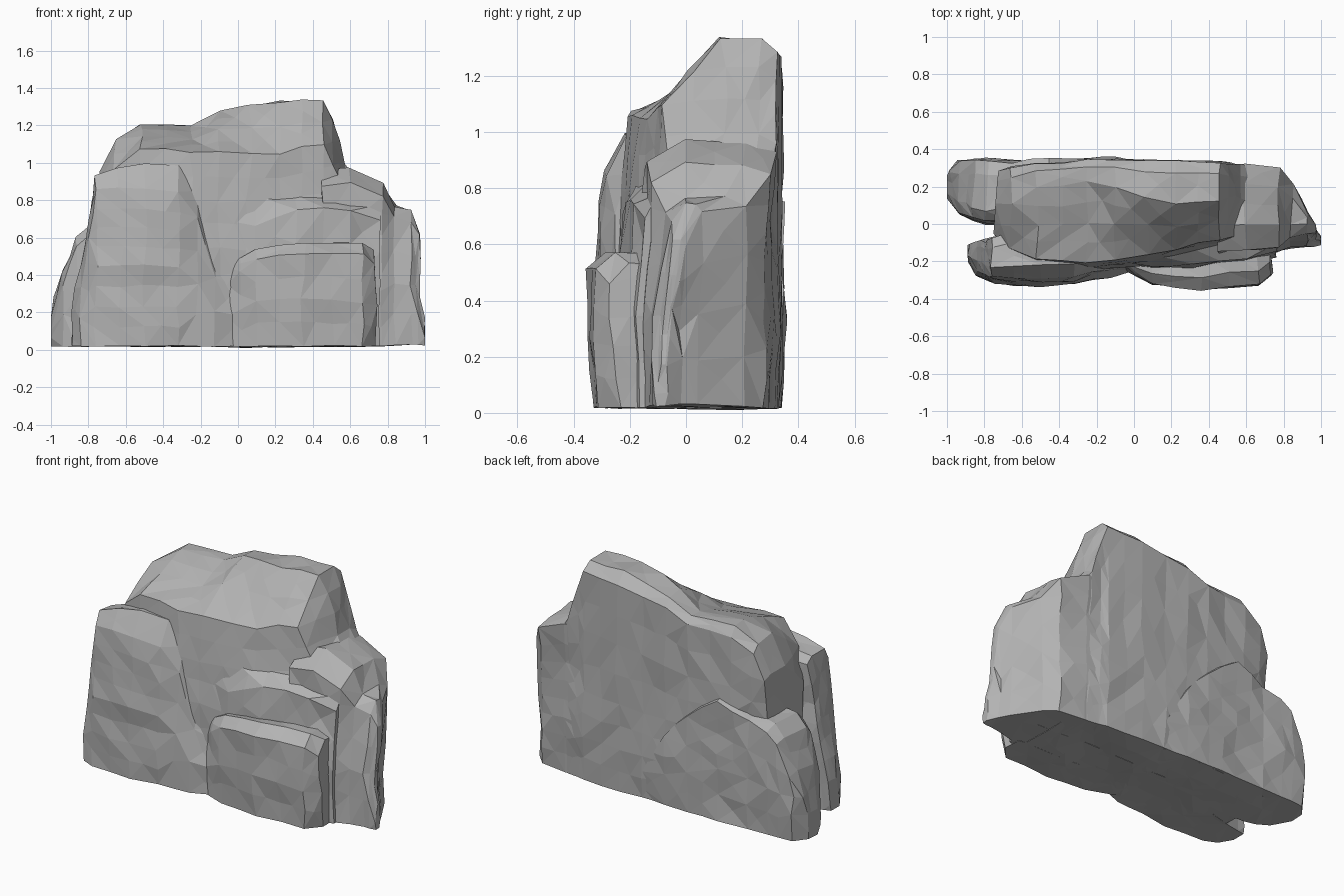
import bpy
import bmesh
from mathutils import Vector, noise

default_cube = bpy.data.objects.get("Cube")
if default_cube:
    bpy.data.objects.remove(default_cube, do_unlink=True)

FLOOR = 0.02

# Single stone colour
stone = bpy.data.materials.new("grey stone")
stone.use_nodes = True
stone_colour = (0.45, 0.45, 0.45, 1.0)
stone.diffuse_color = stone_colour
shader = stone.node_tree.nodes["Principled BSDF"]
shader.inputs["Base Color"].default_value = stone_colour
shader.inputs["Roughness"].default_value = 0.9


def cross_section(x, foot, shoulder, shoulder_z, ridge, ridge_z, back):
    """Outline of one slice of rock, running from the front foot over the ridge to the back foot."""
    crest_back = ridge + (back - ridge) * 0.7
    drop = (ridge_z - FLOOR) * 0.045
    middle = FLOOR + (shoulder_z - FLOOR) * 0.5
    outline = [
        (foot, FLOOR),
        (foot * 0.6 + shoulder * 0.4 - 0.01, middle),
        (shoulder, shoulder_z),
        (ridge, ridge_z),
        (crest_back, ridge_z - drop * 0.1),
        (back, ridge_z - drop),
        (back, middle),
        (back - 0.01, FLOOR),
    ]
    return [Vector((x, y, z)) for y, z in outline]


def rock_chunk(name, slices, roughness=0.022):
    """Loft slices along x, split the long edges and crack the surface into uneven facets."""
    bm = bmesh.new()
    rings = [[bm.verts.new(p) for p in cross_section(*s)] for s in slices]
    for ring, following in zip(rings, rings[1:]):
        for i in range(len(ring)):
            j = (i + 1) % len(ring)
            bm.faces.new((ring[i], ring[j], following[j], following[i]))
    bm.faces.new(rings[0])
    bm.faces.new(rings[-1])
    for limit in (0.3, 0.2):
        long_edges = [e for e in bm.edges if e.calc_length() > limit]
        bmesh.ops.subdivide_edges(bm, edges=long_edges, cuts=1, use_grid_fill=True)
        bmesh.ops.triangulate(bm, faces=bm.faces[:])
    for v in bm.verts:
        broad = noise.noise_vector(v.co * 3.0)
        fine = noise.noise_vector(v.co * 9.0)
        push = (broad + fine * 0.7) * roughness
        if v.co.z < FLOOR + 0.01:
            push *= 0.5
        v.co += push
        v.co.z = max(v.co.z, 0.0)
        v.co.x = min(max(v.co.x, -1.0), 1.0)
        v.co.y = min(max(v.co.y, -0.36), 0.36)
    bmesh.ops.recalc_face_normals(bm, faces=bm.faces[:])
    mesh = bpy.data.meshes.new(name)
    bm.to_mesh(mesh)
    bm.free()
    mesh.materials.append(stone)
    chunk = bpy.data.objects.new(name, mesh)
    bpy.context.collection.objects.link(chunk)
    return chunk


# Slice values: x, foot y, shoulder y, shoulder z, ridge y, ridge z, back y

# Tall central mass carrying the peak
rock_chunk("main_peak", [
    (-.74, -.08, -.05, .8, .1, .95, .27),
    (-.66, -.17, -.13, .96, .12, 1.12, .3),
    (-.52, -.24, -.2, 1.07, .2, 1.2, .32),
    (-.25, -.26, -.21, 1.06, .22, 1.2, .34),
    (-.1, -.24, -.19, 1.06, .19, 1.28, .34),
    (.22, -.22, -.13, 1.06, .11, 1.33, .34),
    (.46, -.2, -.07, 1.1, .13, 1.34, .33),
    (.51, -.18, -.07, .98, .14, 1.24, .32),
    (.58, -.15, -.06, .84, .13, 1.0, .31),
    (.68, -.1, -.05, .7, .1, .85, .29),
])

# Stepped shoulder falling away on the left side
rock_chunk("left_shoulder", [
    (.45, -.18, -.15, .86, -.02, .96, .31),
    (.6, -.16, -.14, .89, .0, .97, .31),
    (.77, -.14, -.12, .83, .0, .89, .29),
    (.84, -.13, -.07, .72, .0, .77, .22),
    (.93, -.12, -.06, .68, .0, .75, .05),
    (.96, -.12, -.08, .35, -.05, .62, -.01),
    (1.0, -.11, -.1, .1, -.09, .16, -.07),
])

# Ledge easing out of the face under the peak
rock_chunk("middle_ledge", [
    (-.2, -.2, -.18, .7, -.12, .82, .1),
    (.1, -.22, -.22, .66, -.15, .84, .1),
    (.3, -.22, -.21, .75, -.13, .83, .1),
    (.6, -.2, -.19, .74, -.1, .79, .1),
    (.76, -.16, -.15, .7, -.1, .78, .1),
])

# Large slab leaning on the front right
rock_chunk("front_right_slab", [
    (-.89, -.2, -.2, .1, -.17, .2, -.11),
    (-.84, -.28, -.26, .33, -.2, .45, -.1),
    (-.76, -.31, -.29, .86, -.24, .93, -.08),
    (-.5, -.33, -.31, .87, -.23, .99, .0),
    (-.32, -.31, -.28, .85, -.22, .98, .0),
    (-.22, -.3, -.25, .7, -.2, .86, .0),
    (-.13, -.29, -.25, .4, -.19, .55, .0),
    (.02, -.24, -.21, .33, -.17, .42, .0),
])

# Low slab at the front left
rock_chunk("front_left_slab", [
    (-.06, -.24, -.22, .35, -.19, .44, -.1),
    (.1, -.31, -.31, .49, -.25, .55, -.1),
    (.35, -.33, -.36, .52, -.28, .57, -.1),
    (.66, -.31, -.32, .51, -.25, .57, -.1),
    (.73, -.23, -.27, .47, -.2, .54, -.1),
])

# Low slab wrapping the back right corner
rock_chunk("back_right_slab", [
    (-1.0, .17, .15, .12, .18, .19, .26),
    (-.94, .06, .06, .36, .12, .42, .33),
    (-.86, .02, .03, .56, .09, .61, .34),
    (-.79, .0, .02, .62, .08, .67, .34),
    (-.65, .0, .02, .65, .1, .71, .345),
    (-.45, .0, .02, .65, .1, .78, .345),
    (-.25, .0, .02, .5, .1, .64, .35),
    (-.1, .0, .02, .4, .1, .46, .35),
    (.06, .0, .02, .15, .1, .2, .33),
])
